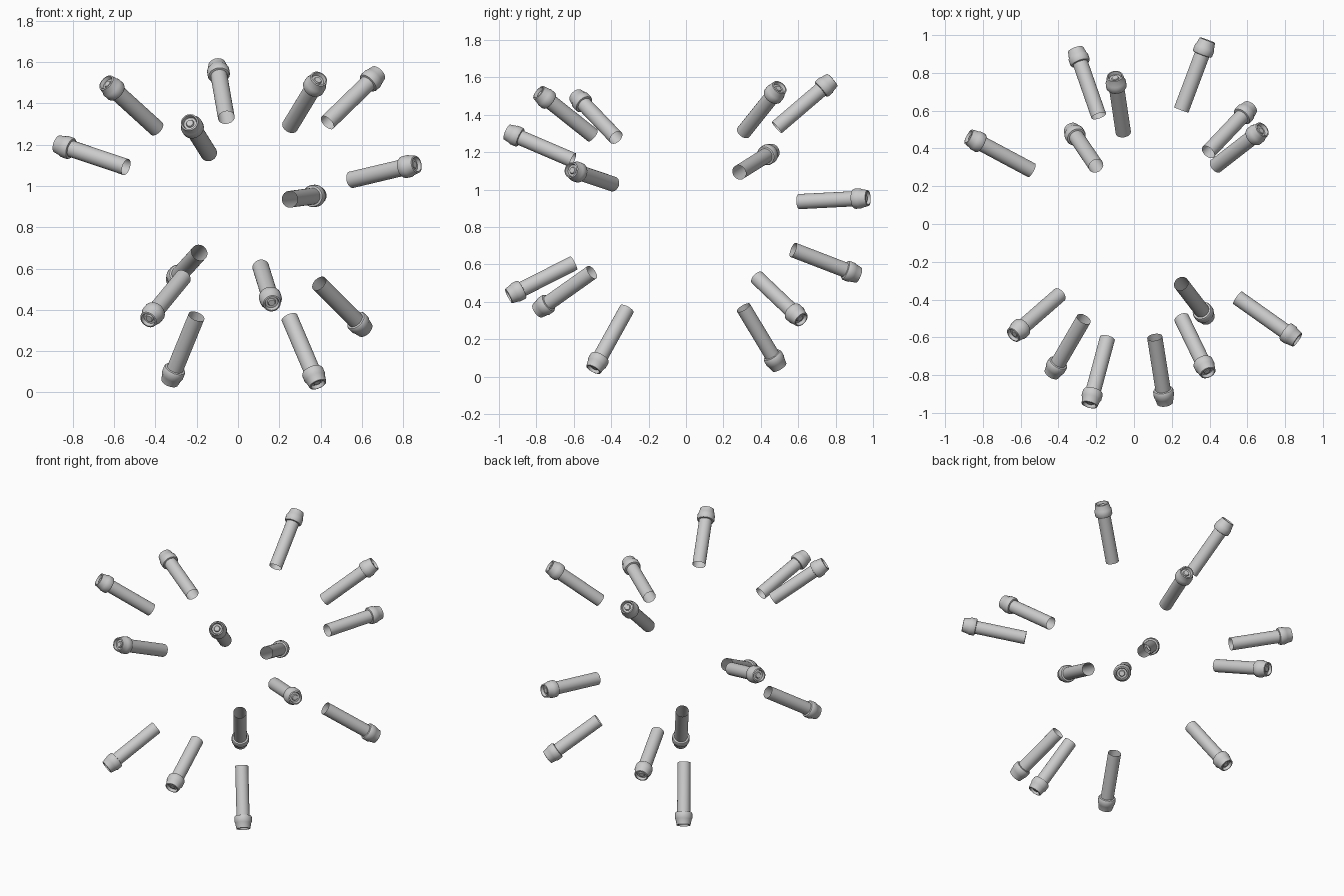
import bpy, bmesh, math
from mathutils import Vector

if "Cube" in bpy.data.objects:
    bpy.data.objects.remove(bpy.data.objects["Cube"])

CENTRE = Vector((.018, -.015, .904))
SIDES = 32

# head positions, which set the outward direction of each tube from the centre
HEADS = [(-.862, .455, 1.199), (-.632, -.582, 1.495), (-.10, .775, 1.58), (.39, -.785, 1.517),
         (.68, .50, 1.547), (-.234, -.952, 1.306), (.852, -.605, 1.102), (.384, .960, .954),
         (-.302, .904, .55), (-.425, -.777, .364), (-.323, .487, .07), (.163, -.936, .437),
         (.381, -.487, .053), (.604, .604, .316)]

# (radius, distance from centre): open barrel, collar with recessed tip
BARREL = [(.0405, .662), (.0405, .98)]
HEAD = [(.0405, .974), (.050, .976), (.054, .983), (.054, 1.013), (.050, 1.020), (.043, 1.056),
        (.036, 1.058), (.031, 1.040), (.020, 1.040), (.016, 1.048), (0, 1.048)]


def lathe(name, profile, direction):
    """Spin a profile round z, then point it along direction."""
    bm = bmesh.new()
    rings = []
    for r, z in profile:
        n = SIDES if r else 1
        rings.append([bm.verts.new((r * math.cos(math.tau * i / n), r * math.sin(math.tau * i / n), z))
                      for i in range(n)])
    for a, b in zip(rings, rings[1:]):
        for i in range(SIDES):
            j = (i + 1) % SIDES
            if len(b) == 1:
                bm.faces.new((a[i], a[j], b[0]))
            else:
                bm.faces.new((a[i], a[j], b[j], b[i]))
    mesh = bpy.data.meshes.new(name)
    bm.to_mesh(mesh)
    bm.free()
    ob = bpy.data.objects.new(name, mesh)
    bpy.context.collection.objects.link(ob)
    ob.location = CENTRE
    ob.rotation_mode = 'QUATERNION'
    ob.rotation_quaternion = direction.to_track_quat('Z', 'Y')
    bpy.ops.object.select_all(action='DESELECT')
    ob.select_set(True)
    bpy.context.view_layer.objects.active = ob
    bpy.ops.object.shade_smooth_by_angle(angle=math.radians(30))


# fourteen radial tubes, each with a collared head
for k, p in enumerate(HEADS, 1):
    d = Vector(p) - CENTRE
    lathe(f"barrel_{k:02d}", BARREL, d)
    lathe(f"head_{k:02d}", HEAD, d)
